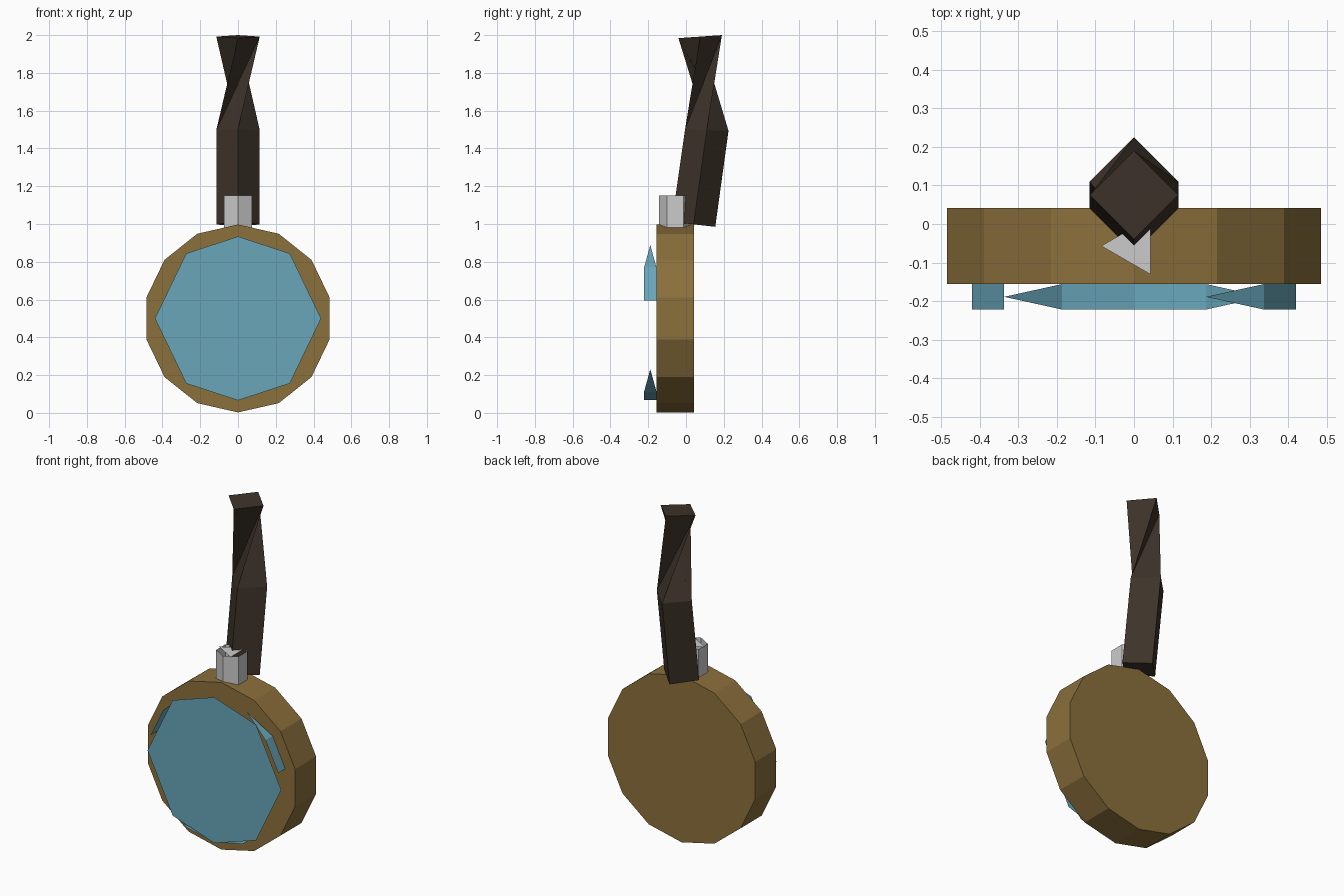
import bpy, math
from math import sin, cos, pi, radians

if "Cube" in bpy.data.objects:
    bpy.data.objects.remove(bpy.data.objects["Cube"])


def material(name, rgb):
    m = bpy.data.materials.new(name)
    m.diffuse_color = (*rgb, 1)
    m.use_nodes = True
    m.node_tree.nodes["Principled BSDF"].inputs["Base Color"].default_value = m.diffuse_color
    return m


brass = material("brass", (0.26, 0.16, 0.045))
blue = material("blue_glass", (0.14, 0.38, 0.49))
dark = material("dark_leather", (0.047, 0.033, 0.023))


def make(name, verts, faces, mat=None):
    me = bpy.data.meshes.new(name)
    me.from_pydata(verts, [], faces)
    me.update()
    ob = bpy.data.objects.new(name, me)
    bpy.context.collection.objects.link(ob)
    if mat:
        me.materials.append(mat)
    return ob


def on_face(deg, r, y):
    """Point on a circle facing the front, centred at z = 0.5."""
    a = radians(deg)
    return (r * cos(a), y, 0.5 + r * sin(a))


# Round body: 14-sided disc with a corner at the top
n = 14
step = 360 / n
verts = [on_face(90 + i * step, 0.4975, y) for y in (-0.156, 0.042) for i in range(n)]
faces = [[i, n + i, n + (i + 1) % n, (i + 1) % n] for i in range(n)]
faces += [list(range(n))[::-1], list(range(n, 2 * n))]
faces = [f[::-1] for f in faces]
make("body", verts, faces, brass)

# Glass front: thin eight-cornered pane
angles = [90 - 2 * step * 0.75, 0, -90 + 2 * step * 0.75]
angles = [90, 51.43, 0, -51.43, -90, -128.57, 180, 128.57]
pane = [on_face(a, 0.434 if abs(a) == 90 else 0.44, -0.222) for a in angles]
make("glass_pane", pane, [list(range(8))], blue)


# Glass rim: broken strips, some running out to a point
def rim_strip(name, first, last, tips):
    vs, fs = [], []
    for k in range(first, last + 1):
        vs += [on_face(90 - k * step, 0.431, y) for y in (-0.222, -0.156)]
    for i in range(last - first):
        fs.append((2 * i, 2 * i + 2, 2 * i + 3, 2 * i + 1))
    for k in tips:
        base = 0 if k < first else 2 * (last - first)
        vs.append(on_face(90 - k * step, 0.431, -0.189))
        t = len(vs) - 1
        fs.append((base + 1, t, base) if k < first else (base, t, base + 1))
    make(name, vs, [f[::-1] for f in fs], blue)


rim_strip("glass_rim_right", 2, 3, [1])
rim_strip("glass_rim_bottom", 6, 8, [5, 9])
rim_strip("glass_rim_left", 11, 12, [])

# Crown: six-sided tube with a three-cornered cap
cy, r = -0.057, 0.085
ring = [(r * cos(pi / 6 + i * pi / 3) , cy + r * sin(pi / 6 + i * pi / 3)) for i in range(6)]
verts = [(x, y, z) for z in (0.98, 1.15) for x, y in ring]
faces = [(i, (i + 1) % 6, 6 + (i + 1) % 6, 6 + i) for i in range(6)]
make("crown", verts, faces)
cap = [(r * cos(a), cy + r * sin(a), 1.15) for a in (pi, -pi / 3, pi / 3)]
make("crown_cap", cap, [(0, 1, 2)])

# Strap: leaning diamond bar, its upper half twisted a quarter turn
verts = []
for y, z, slope, turn in ((0.04, 0.998, -0.11, 0), (0.11, 1.497, -0.03, 0), (0.075, 1.992, 0.07, 1)):
    for i in range(4):
        a = (i + turn) * pi / 2
        dy = 0.115 * sin(a)
        verts.append((0.115 * cos(a), y + dy, z + slope * dy))
faces = [(3, 2, 1, 0), (8, 9, 10, 11)]
for i in range(4):
    j = (i + 1) % 4
    faces.append((i, j, 4 + j, 4 + i))
    faces += [(4 + i, 4 + j, 8 + j), (4 + i, 8 + j, 8 + i)]
make("strap", verts, faces, dark)
